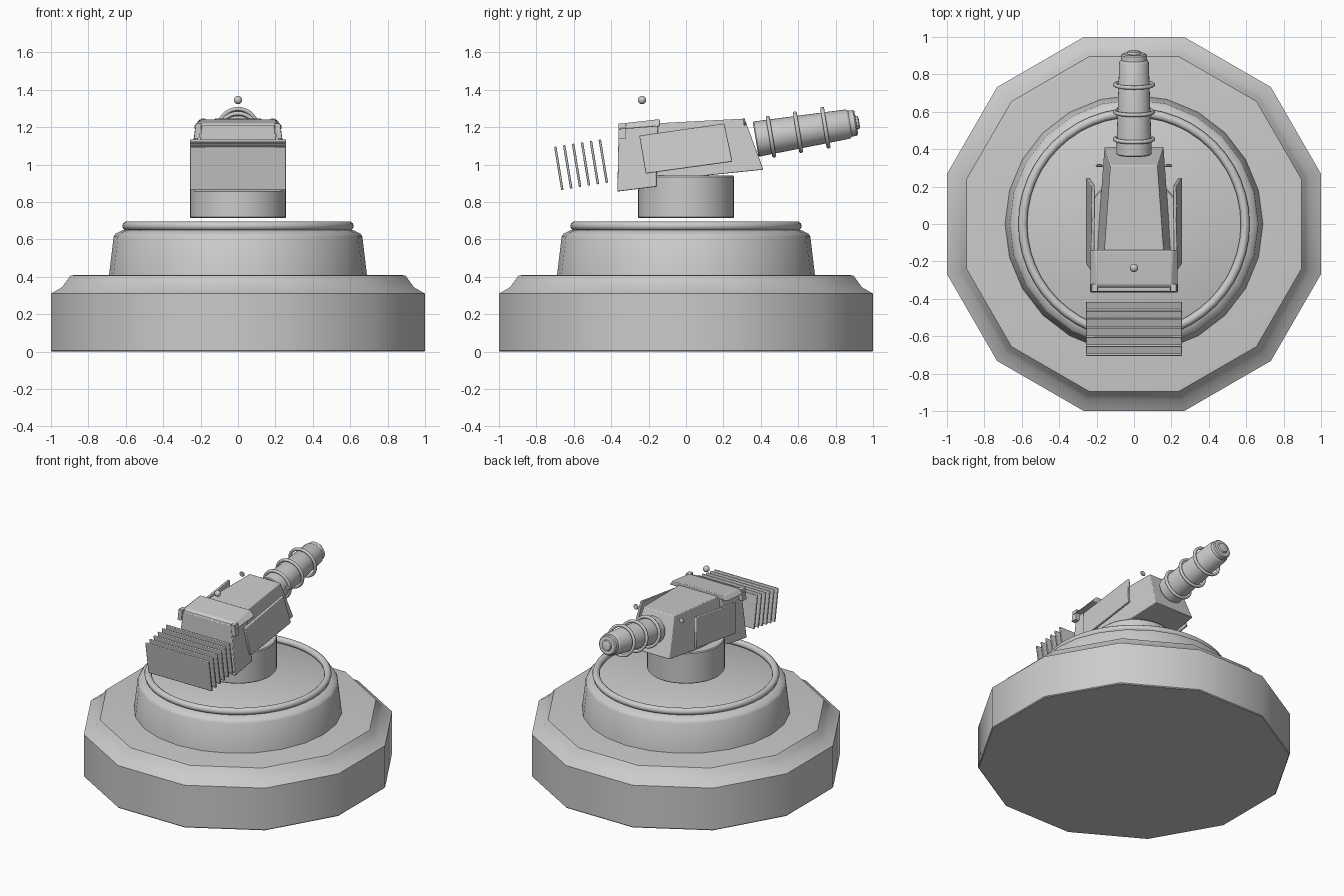
import bpy, bmesh, math
from mathutils import Vector, Matrix

if "Cube" in bpy.data.objects:
    bpy.data.objects.remove(bpy.data.objects["Cube"], do_unlink=True)

GREY = (0.6, 0.6, 0.6, 1)
mat = bpy.data.materials.new("plain_grey")
mat.use_nodes = True
mat.diffuse_color = GREY
mat.node_tree.nodes["Principled BSDF"].inputs["Base Color"].default_value = GREY

TILT = math.radians(9.3)
AXIS = Vector((0, math.cos(TILT), math.sin(TILT)))
ALONG = Matrix.Rotation(TILT - math.pi / 2, 4, 'X')  # local z to gun axis


def finish(bm, name, matrix=None, smooth=30, bevel=0):
    bmesh.ops.recalc_face_normals(bm, faces=bm.faces)
    mesh = bpy.data.meshes.new(name)
    bm.to_mesh(mesh)
    bm.free()
    ob = bpy.data.objects.new(name, mesh)
    bpy.context.collection.objects.link(ob)
    mesh.materials.append(mat)
    if matrix:
        ob.matrix_world = matrix
    if bevel:
        mod = ob.modifiers.new("bevel", 'BEVEL')
        mod.width, mod.segments = bevel, 2
    bpy.context.view_layer.objects.active = ob
    bpy.ops.object.select_all(action='DESELECT')
    ob.select_set(True)
    bpy.ops.object.shade_smooth_by_angle(angle=math.radians(smooth))
    return ob


def loft(name, rings, cap=True, closed=False, **kw):
    bm = bmesh.new()
    rows = [[bm.verts.new(p) for p in ring] for ring in rings]
    pairs = list(zip(rows, rows[1:])) + ([(rows[-1], rows[0])] if closed else [])
    for a, b in pairs:
        for i in range(len(a)):
            j = (i + 1) % len(a)
            bm.faces.new((a[i], a[j], b[j], b[i]))
    if cap and not closed:
        bm.faces.new(rows[0])
        bm.faces.new(rows[-1])
    return finish(bm, name, **kw)


def lathe(name, profile, sides=32, turn=0.0, **kw):
    rings = [[(r * math.cos(turn + math.tau * i / sides),
               r * math.sin(turn + math.tau * i / sides), z)
              for i in range(sides)] for r, z in profile]
    return loft(name, rings, **kw)


def torus(name, major, minor, z=0.0, sides=48, **kw):
    prof = [(major + minor * math.cos(math.tau * k / 10),
             z + minor * math.sin(math.tau * k / 10)) for k in range(10)]
    return lathe(name, prof, sides, closed=True, smooth=60, **kw)


def trapezoid(top, bottom):
    """Cross-section from (half width, y, z) at top and bottom."""
    (a, ya, za), (b, yb, zb) = top, bottom
    return [(-a, ya, za), (a, ya, za), (b, yb, zb), (-b, yb, zb)]


# Twelve-sided base
k = 1 / math.cos(math.pi / 12)
lathe("base", [(0.995 * k, 0), (k, 0.006), (k, 0.31), (0.94 * k, 0.345),
               (0.915 * k, 0.38), (0.895 * k, 0.407), (0.87 * k, 0.41)],
      12, math.pi / 12, smooth=32)

# Upper tier, rim and pedestal
lathe("upper_tier", [(0.69, 0.405), (0.665, 0.615), (0.655, 0.63), (0.615, 0.65)], 24)
torus("rim_ring", 0.595, 0.024, 0.672)
lathe("pedestal", [(0.252, 0.715), (0.257, 0.72), (0.257, 0.935), (0.252, 0.942)], 40)

# Gun housing and its deeper rear block
loft("housing", [trapezoid((0.17, -0.3, 1.213), (0.21, -0.3, 0.9)),
                 trapezoid((0.125, 0.313, 1.246), (0.158, 0.414, 0.973))], bevel=0.005)
loft("rear_block", [trapezoid((0.195, -0.36, 1.208), (0.235, -0.367, 0.856)),
                    trapezoid((0.175, -0.15, 1.215), (0.225, -0.158, 0.882))], bevel=0.005)

# Hood over the rear block, with a small leg on each side
loft("hood", [trapezoid((0.2, -0.325, 1.222), (0.235, -0.362, 1.188)),
              trapezoid((0.205, -0.14, 1.243), (0.235, -0.14, 1.205))], bevel=0.006)
for s, side in ((1, "left"), (-1, "right")):
    loft(side + "_hood_leg", [[(s * (x + dx), y, z) for dx, y in
                               ((0, -0.362), (0.03, -0.362), (0.03, -0.32), (0, -0.32))]
                              for x, z in ((0.205, 1.14), (0.195, 1.22))])

    # Sloping side plate
    outline = [(0.213, -0.25, 1.155), (0.207, 0.205, 1.22),
               (0.238, 0.248, 1.016), (0.238, -0.215, 0.952)]
    loft(side + "_side_plate", [[(s * (x + t), y, z) for x, y, z in outline]
                                for t in (0, 0.018)], bevel=0.004)

    # Sight stud beside the housing
    lathe(side + "_sight_stud", [(0.016, -0.006), (0.02, 0), (0.016, 0.006)], 16,
          matrix=Matrix.Translation((s * 0.185, 0.312, 1.228)) @ ALONG)

# Barrel and its rings
start = Vector((0, 0.372, 1.136))
place = Matrix.Translation(start) @ ALONG
lathe("barrel", [(0.09, 0), (0.095, 0.006), (0.079, 0.5), (0.076, 0.505), (0.07, 0.512),
                 (0.069, 0.538), (0.062, 0.545), (0.038, 0.546), (0.034, 0.558), (0.02, 0.562)],
      32, matrix=place)
for i, d in enumerate((0.083, 0.23, 0.378)):
    torus("barrel_ring_%d" % (i + 1), 0.102, 0.011, d, 36, matrix=place)

# Cooling fins behind the housing
for i in range(6):
    centre = Vector((0, -0.68, 0.98)) + AXIS * (0.0482 * i)
    bm = bmesh.new()
    bmesh.ops.create_cube(bm, size=1)
    bmesh.ops.scale(bm, vec=(0.514, 0.235, 0.013), verts=bm.verts)
    finish(bm, "cooling_fin_%d" % (i + 1), Matrix.Translation(centre) @ ALONG, bevel=0.004)

# Beacon ball above the hood
bm = bmesh.new()
bmesh.ops.create_uvsphere(bm, u_segments=20, v_segments=12, radius=0.022)
finish(bm, "beacon_ball", Matrix.Translation((0, -0.235, 1.345)), smooth=60)
